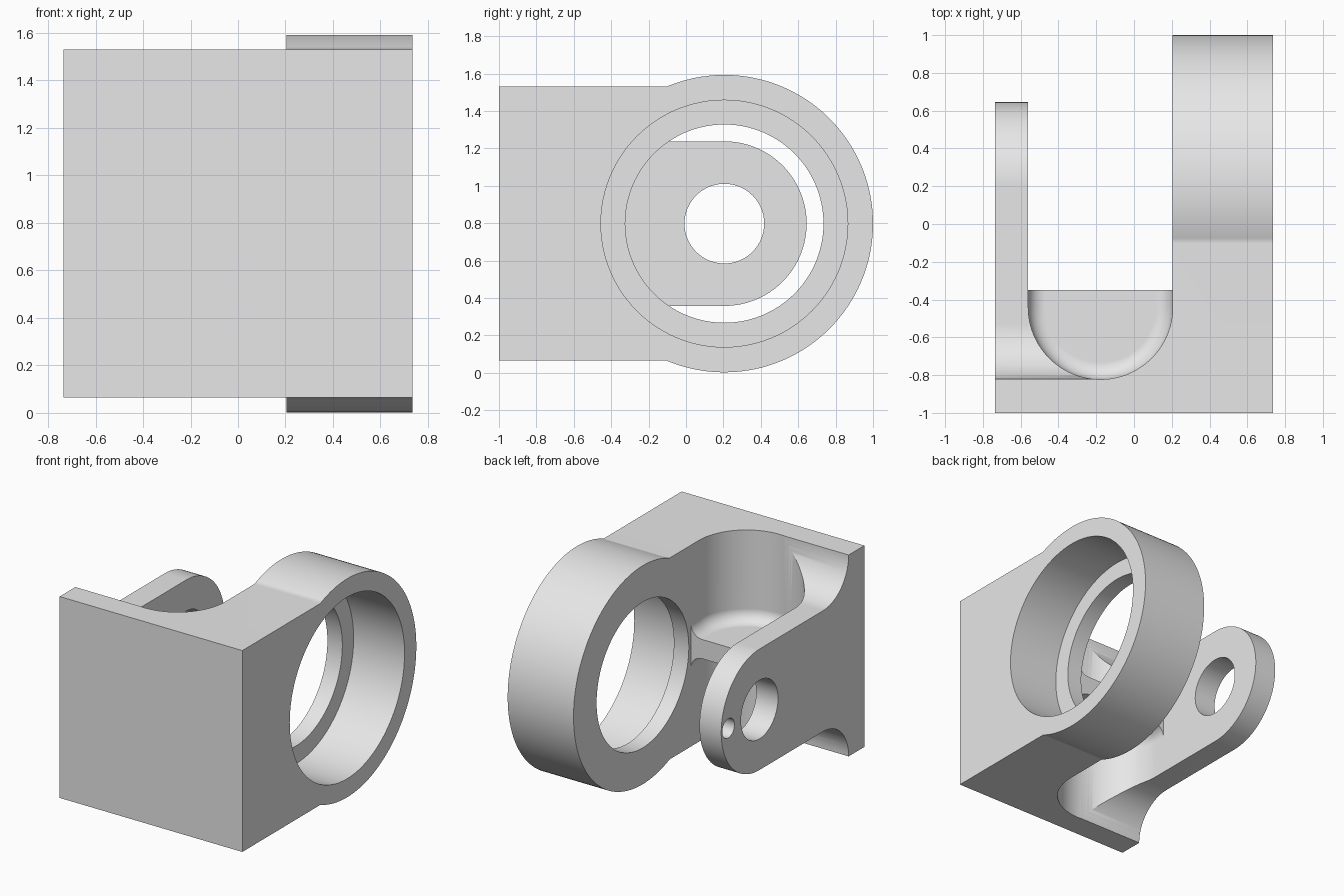
import bpy, bmesh, math

if "Cube" in bpy.data.objects:
    bpy.data.objects.remove(bpy.data.objects["Cube"])

CY, CZ = 0.205, 0.7975          # shared axis of both arms (y, z)
HALF = 0.735                    # half width in x
BLOCK = 0.7325                  # half height of the block
SLOT_X, SLOT_R = -0.1775, 0.3825  # slot centre and half width


def arc(cy, cz, r, a0, a1, n):
    return [(cy + r * math.cos(math.radians(a0 + (a1 - a0) * i / n)),
             cz + r * math.sin(math.radians(a0 + (a1 - a0) * i / n))) for i in range(n + 1)]


def loft(name, rings):
    """Solid through equal-length rings of 3D points, capped at both ends."""
    bm = bmesh.new()
    loops = [[bm.verts.new(p) for p in ring] for ring in rings]
    n = len(loops[0])
    for a, b in zip(loops, loops[1:]):
        for i in range(n):
            bm.faces.new((a[i], a[(i + 1) % n], b[(i + 1) % n], b[i]))
    bm.faces.new(loops[0][::-1])
    bm.faces.new(loops[-1])
    bmesh.ops.recalc_face_normals(bm, faces=bm.faces)
    me = bpy.data.meshes.new(name)
    bm.to_mesh(me)
    bm.free()
    ob = bpy.data.objects.new(name, me)
    bpy.context.collection.objects.link(ob)
    return ob


def prism(name, yz, x0, x1):
    return loft(name, [[(x, y, z) for y, z in yz] for x in (x0, x1)])


def bore(name, cy, r, x0, x1, n=96):
    return prism(name, arc(cy, CZ, r, 0, 360, n)[:-1], x0, x1)


def cut(target, cutter):
    mod = target.modifiers.new("cut", 'BOOLEAN')
    mod.operation, mod.solver, mod.object = 'DIFFERENCE', 'EXACT', cutter
    bpy.context.view_layer.objects.active = target
    bpy.ops.object.modifier_apply(modifier=mod.name)
    bpy.data.objects.remove(cutter)


# Block with the large round end, extruded over the whole width
R = 0.795
a = math.degrees(math.asin(BLOCK / R))
outline = [(-1, CZ - BLOCK)] + arc(CY, CZ, R, a - 180, 180 - a, 96) + [(-1, CZ + BLOCK)]
body = prism("clevis_bracket", outline, -HALF, HALF)

# Slot between the two arms
slot = [(-0.35, -0.3), (1.3, -0.3), (1.3, 1.9), (-0.35, 1.9)]
cut(body, prism("slot_cutter", slot, SLOT_X - SLOT_R, SLOT_X + SLOT_R))


# Rounded pockets above and below the web, with filleted floors
def pocket_ring(inset, z):
    r = SLOT_R - inset
    pts = [(SLOT_X - r, -0.2)] + arc(SLOT_X, -0.44, r, 180, 360, 48) + [(SLOT_X + r, -0.2)]
    return [(x, y, z) for x, y in pts]


WEB, FIL = 0.07, 0.09
for side in (1, -1):
    rings = []
    for i in range(11):
        t = math.radians(9 * i)
        rings.append(pocket_ring(FIL * (1 - math.sin(t)),
                                 CZ + side * (WEB + FIL * (1 - math.cos(t)))))
    rings.append(pocket_ring(0, CZ + side * 1.0))
    cut(body, loft("pocket_cutter", rings))

# Thin arm outline: round end, concave fillets running up into the block
AR = 0.44
FR = BLOCK - AR
fy = -0.82 + FR
shape = [(-0.82, 2.0)]
shape += arc(fy, CZ + BLOCK, FR, 180, 270, 24)
shape += arc(CY, CZ, AR, 90, -90, 64)
shape += arc(fy, CZ - BLOCK, FR, 90, 180, 24)
shape += [(-0.82, -0.5), (2, -0.5), (2, 2)]
cut(body, prism("thin_arm_cutter", shape, -1, SLOT_X))

# Bores: through hole and counterbore, thin arm hole, blind pin hole
cut(body, bore("through_cutter", CY, 0.53, 0.0, 1.0))
cut(body, bore("counterbore_cutter", CY, 0.66, 0.325, 1.0))
cut(body, bore("arm_hole_cutter", CY, 0.213, -1.0, -0.4, 64))
cut(body, bore("pin_hole_cutter", 0.563, 0.07, -1.0, -0.63, 32))

# Colour and shading
grey = bpy.data.materials.new("plain grey")
grey.diffuse_color = (0.8, 0.8, 0.8, 1)
grey.use_nodes = True
grey.node_tree.nodes["Principled BSDF"].inputs["Base Color"].default_value = grey.diffuse_color
body.data.materials.clear()
body.data.materials.append(grey)
for p in body.data.polygons:
    p.material_index = 0
bpy.ops.object.select_all(action='DESELECT')
body.select_set(True)
bpy.context.view_layer.objects.active = body
bpy.ops.object.shade_smooth_by_angle(angle=math.radians(25))
wn = body.modifiers.new("flat_face_normals", 'WEIGHTED_NORMAL')
wn.keep_sharp = True
